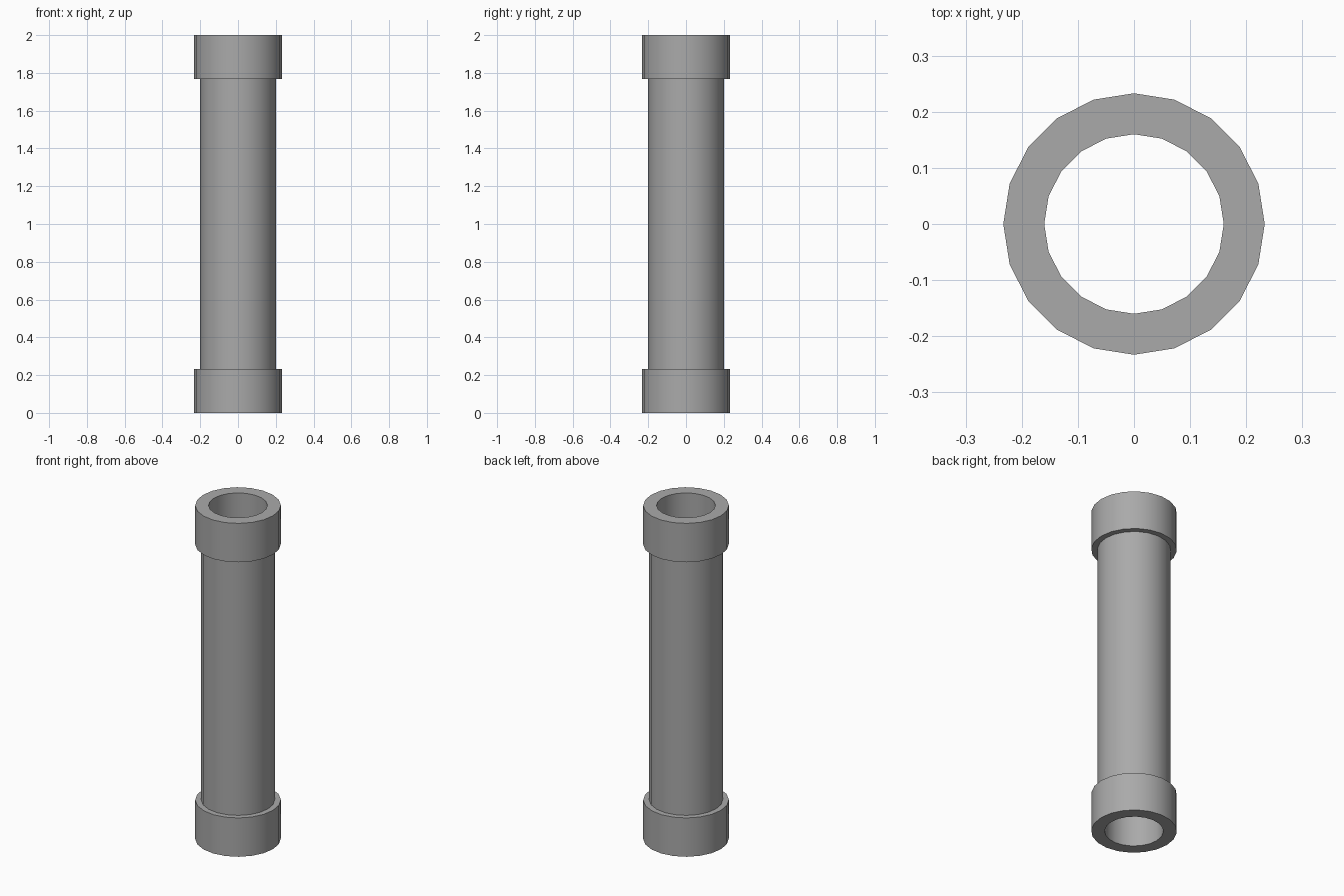
import bpy, bmesh
from math import cos, sin, tau, radians

if "Cube" in bpy.data.objects:
    bpy.data.objects.remove(bpy.data.objects["Cube"])

SIDES = 20
BORE, PIPE, COLLAR = 0.16, 0.2, 0.233
HEIGHT, COLLAR_H = 2.0, 0.233

# Dark grey for the whole pipe
grey = bpy.data.materials.new("dark_grey")
grey.diffuse_color = (0.4, 0.4, 0.4, 1)
grey.use_nodes = True
grey.node_tree.nodes["Principled BSDF"].inputs["Base Color"].default_value = grey.diffuse_color


def lathe(name, profile):
    """Revolve a closed (radius, z) profile around the z axis."""
    bm = bmesh.new()
    rings = [[bm.verts.new((r * cos(tau * i / SIDES), r * sin(tau * i / SIDES), z))
              for i in range(SIDES)] for r, z in profile]
    for k, a in enumerate(rings):
        b = rings[(k + 1) % len(rings)]
        for i in range(SIDES):
            j = (i + 1) % SIDES
            bm.faces.new((a[i], a[j], b[j], b[i]))
    bmesh.ops.recalc_face_normals(bm, faces=bm.faces)
    mesh = bpy.data.meshes.new(name)
    bm.to_mesh(mesh)
    bm.free()
    mesh.materials.append(grey)
    obj = bpy.data.objects.new(name, mesh)
    bpy.context.collection.objects.link(obj)
    bpy.context.view_layer.objects.active = obj
    obj.select_set(True)
    bpy.ops.object.shade_smooth_by_angle(angle=radians(30))
    obj.select_set(False)
    return obj


# Hollow pipe with a thicker collar at each end
lathe("collared_pipe", [
    (BORE, 0), (COLLAR, 0), (COLLAR, COLLAR_H), (PIPE, COLLAR_H),
    (PIPE, HEIGHT - COLLAR_H), (COLLAR, HEIGHT - COLLAR_H),
    (COLLAR, HEIGHT), (BORE, HEIGHT),
])
